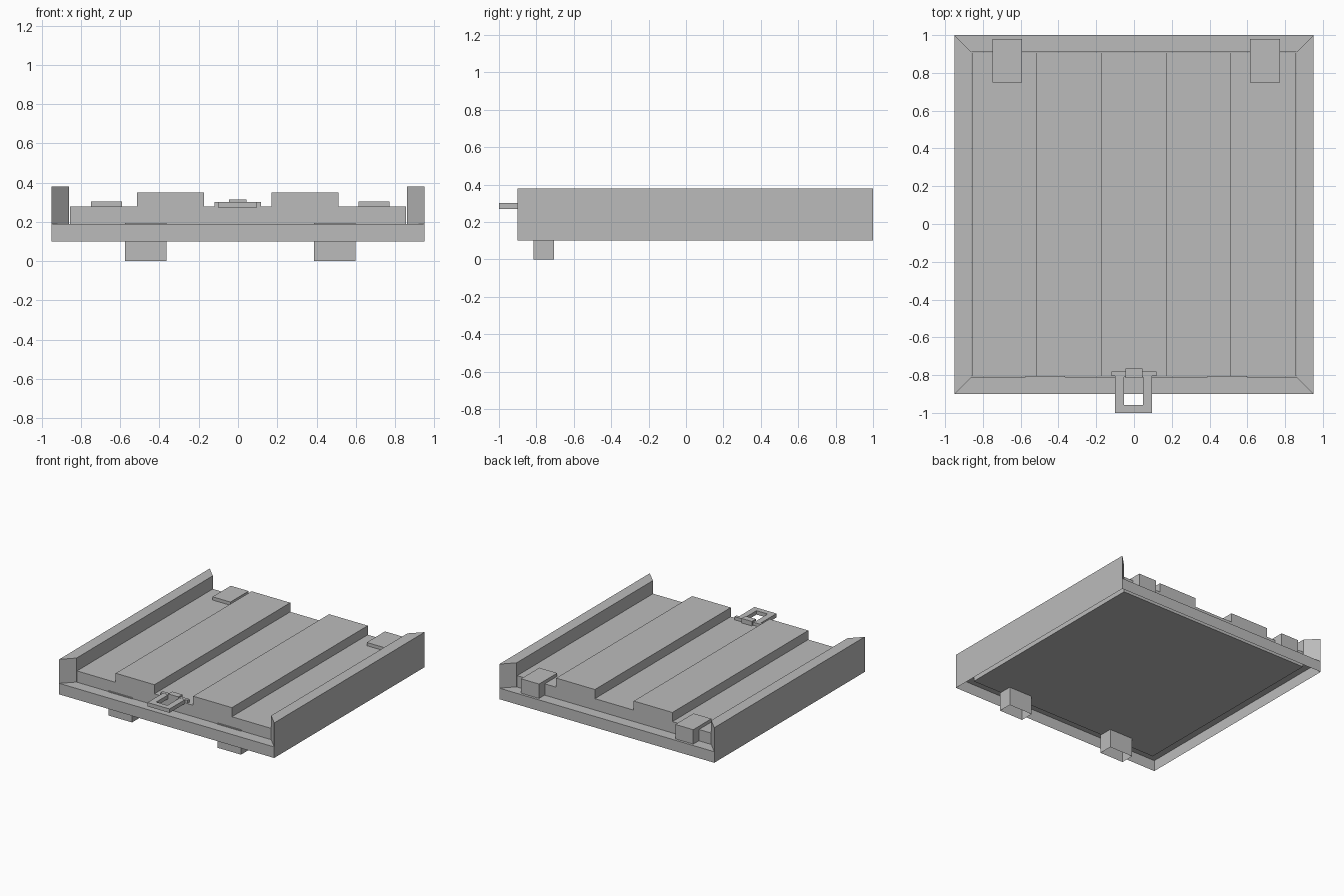
import bpy
import bmesh

if "Cube" in bpy.data.objects:
    bpy.data.objects.remove(bpy.data.objects["Cube"], do_unlink=True)

grey = bpy.data.materials.new("plain grey")
grey.use_nodes = True
GREY = (0.5, 0.5, 0.5, 1)
grey.diffuse_color = GREY
grey.node_tree.nodes["Principled BSDF"].inputs["Base Color"].default_value = GREY


def finish(name, bm):
    bmesh.ops.recalc_face_normals(bm, faces=bm.faces)
    me = bpy.data.meshes.new(name)
    bm.to_mesh(me)
    bm.free()
    me.materials.append(grey)
    ob = bpy.data.objects.new(name, me)
    bpy.context.scene.collection.objects.link(ob)
    return ob


def prism(name, outline, axis, lo, hi, open_start=False):
    """Extrude a 2D outline along z (xy outline) or y (xz outline)."""
    bm = bmesh.new()

    def ring(t):
        return [bm.verts.new((a, b, t) if axis == "z" else (a, t, b))
                for a, b in outline]

    start, end = ring(lo), ring(hi)
    n = len(outline)
    for i in range(n):
        j = (i + 1) % n
        bm.faces.new((start[i], start[j], end[j], end[i]))
    bm.faces.new(end)
    if not open_start:
        bm.faces.new(start[::-1])
    return finish(name, bm)


def rect(x0, x1, y0, y1):
    return [(x0, y0), (x1, y0), (x1, y1), (x0, y1)]


def box(name, x, y, z, open_bottom=False):
    return prism(name, rect(*x, *y), "z", *z, open_start=open_bottom)


# Base frame: outer skirt with a flat ledge, open underneath
OUT = rect(-0.95, 0.95, -0.90, 1.0)
INN = rect(-0.86, 0.86, -0.81, 0.91)
bm = bmesh.new()
low = [bm.verts.new((x, y, 0.10)) for x, y in OUT]
top = [bm.verts.new((x, y, 0.188)) for x, y in OUT]
lip = [bm.verts.new((x, y, 0.188)) for x, y in INN]
for i in range(4):
    j = (i + 1) % 4
    bm.faces.new((low[i], low[j], top[j], top[i]))
    bm.faces.new((top[i], top[j], lip[j], lip[i]))
finish("base_frame", bm)

# Side rails with mitred ends
for side, s in (("left", 1), ("right", -1)):
    outline = [(s * 0.95, -0.90), (s * 0.95, 1.0), (s * 0.86, 0.91), (s * 0.86, -0.81)]
    prism(side + "_rail", outline, "z", 0.188, 0.38)

# Ribbed deck with two raised ridges
DECK = [(-0.857, 0.15), (0.857, 0.15), (0.857, 0.277), (0.512, 0.277), (0.512, 0.35),
        (0.17, 0.35), (0.17, 0.277), (-0.173, 0.277), (-0.173, 0.35),
        (-0.515, 0.35), (-0.515, 0.277), (-0.857, 0.277)]
prism("ribbed_deck", DECK, "y", -0.808, 0.907)

# Front feet (hollow) and rear hinge blocks
for side, foot_x, block_x in (("left", (0.388, 0.598), (0.613, 0.772)),
                              ("right", (-0.575, -0.365), (-0.75, -0.592))):
    box(side + "_foot", foot_x, (-0.816, -0.706), (0.0, 0.195), open_bottom=True)
    box(side + "_hinge_block", block_x, (0.75, 0.98), (0.185, 0.303))

# Latch loop: rectangular ring in front of the deck
bm = bmesh.new()
loops = [[bm.verts.new((x, y, z)) for x, y in r]
         for r in (rect(-0.1, 0.095, -1.0, -0.785), rect(-0.052, 0.047, -0.957, -0.81))
         for z in (0.27, 0.301)]
for a, b in ((0, 1), (1, 3), (3, 2), (2, 0)):
    for i in range(4):
        j = (i + 1) % 4
        bm.faces.new((loops[a][i], loops[a][j], loops[b][j], loops[b][i]))
finish("latch_loop", bm)

# Latch crossbar and centre clip
box("latch_crossbar", (-0.12, 0.118), (-0.805, -0.78), (0.274, 0.302))
box("latch_clip", (-0.046, 0.044), (-0.815, -0.765), (0.256, 0.313))
